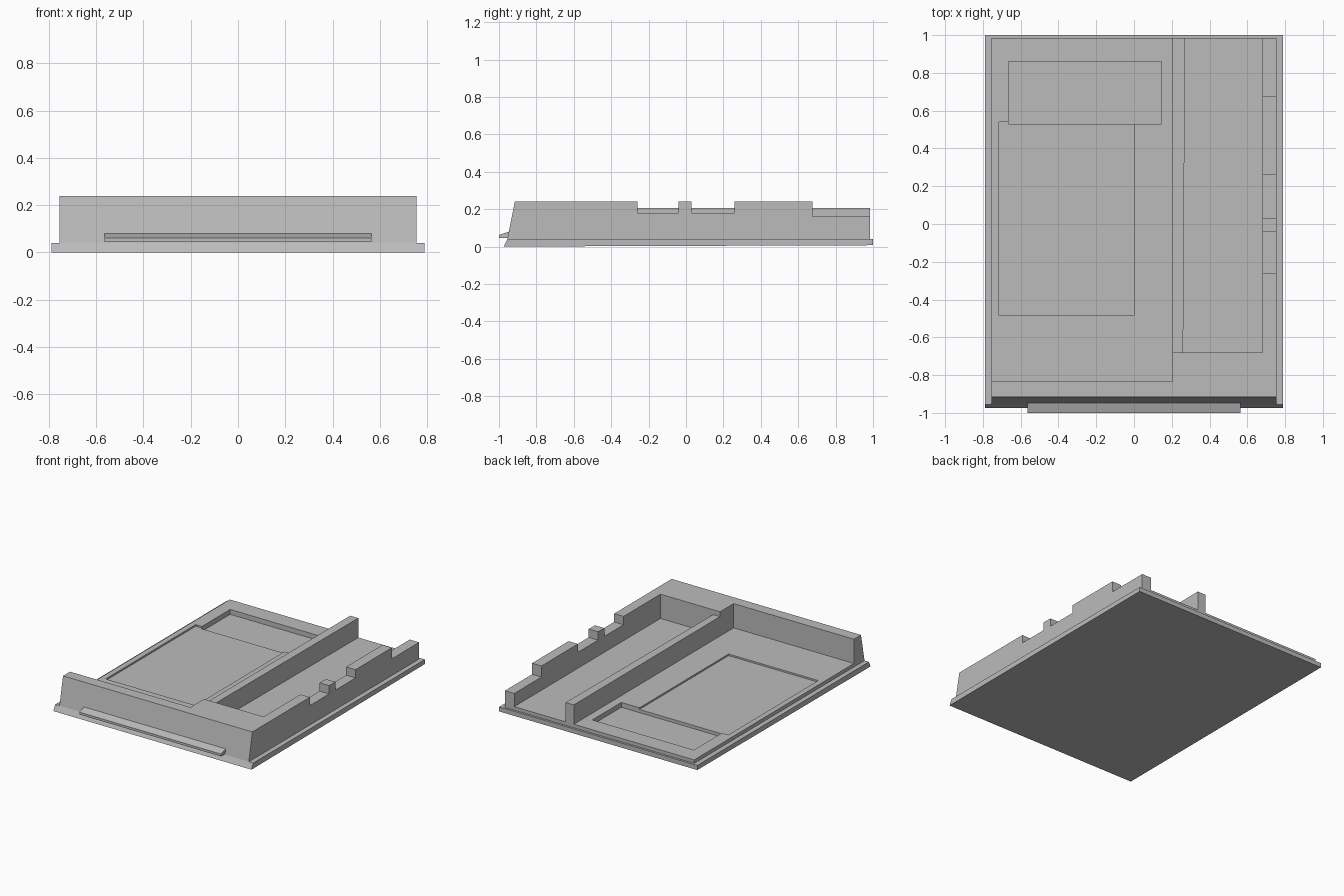
import bpy

default = bpy.data.objects.get("Cube")
if default:
    bpy.data.objects.remove(default, do_unlink=True)

grey = bpy.data.materials.new("plain_grey")
grey.use_nodes = True
colour = (0.5, 0.5, 0.5, 1)
grey.diffuse_color = colour
grey.node_tree.nodes["Principled BSDF"].inputs["Base Color"].default_value = colour


def prism(name, profile, lo, hi, axis="x"):
    """Extrude a (y, z) profile along x, or an (x, y) footprint along z."""
    place = (lambda p, d: (d, *p)) if axis == "x" else (lambda p, d: (*p, d))
    n = len(profile)
    verts = [place(p, d) for d in (lo, hi) for p in profile]
    faces = [tuple(reversed(range(n))), tuple(range(n, 2 * n))]
    faces += [(i, (i + 1) % n, n + (i + 1) % n, n + i) for i in range(n)]
    mesh = bpy.data.meshes.new(name)
    mesh.from_pydata(verts, [], faces)
    mesh.update()
    mesh.materials.append(grey)
    obj = bpy.data.objects.new(name, mesh)
    bpy.context.collection.objects.link(obj)
    return obj


def box(name, x0, x1, y0, y1, z0, z1):
    return prism(name, [(x0, y0), (x1, y0), (x1, y1), (x0, y1)], z0, z1, "z")


def cut(target, cutter):
    mod = target.modifiers.new("cut", "BOOLEAN")
    mod.operation = "DIFFERENCE"
    mod.solver = "EXACT"
    mod.object = cutter
    bpy.context.view_layer.objects.active = target
    bpy.ops.object.modifier_apply(modifier=mod.name)


PLATE, FLOOR, LOW, TOP = 0.04, 0.065, 0.205, 0.24
SIDE, BACK, BAY = 0.755, 0.985, -0.68

# Base flange with its undercut front edge
base = prism("base_plate", [(-0.975, 0), (1, 0.007), (1, PLATE), (-0.955, PLATE)],
             -0.79, 0.79)

# Raised floor with one deep and one shallow pocket
floor = box("floor", -SIDE, SIDE, -0.9, BACK, PLATE, FLOOR)
deep = box("deep_pocket_cutter", -0.665, 0.145, 0.53, 0.86, 0.03, 0.3)
shallow = box("shallow_pocket_cutter", -0.715, 0, -0.485, 0.54, 0.053, 0.3)
for target, cutter in ((floor, deep), (floor, shallow), (base, deep)):
    cut(target, cutter)
for cutter in (deep, shallow):
    bpy.data.objects.remove(cutter, do_unlink=True)

# Sloping front wall, thicker beside the narrow bay
prism("front_wall", [(-0.955, PLATE), (-0.835, PLATE), (-0.835, TOP), (-0.915, TOP)],
      -SIDE, SIDE)
box("front_wall_block", 0.205, SIDE, -0.835, BAY, FLOOR, TOP)

# Dividing wall, slightly tapered
prism("dividing_wall", [(0.205, BAY), (0.26, BAY), (0.27, BACK), (0.205, BACK)],
      FLOOR, LOW, "z")

# Side wall with two notches, a post and a low rear section
prism("notched_side_wall", [
    (BAY, FLOOR), (BACK, FLOOR), (BACK, 0.16), (0.675, 0.16), (0.675, TOP),
    (0.26, TOP), (0.26, 0.18), (0.03, 0.18), (0.03, TOP), (-0.04, TOP),
    (-0.04, 0.18), (-0.26, 0.18), (-0.26, TOP), (BAY, TOP)], 0.68, SIDE)

# Finger lip along the front
prism("front_lip", [(-1, 0.045), (-0.95, 0.045), (-0.945, 0.08), (-1, 0.062)],
      -0.565, 0.565)
